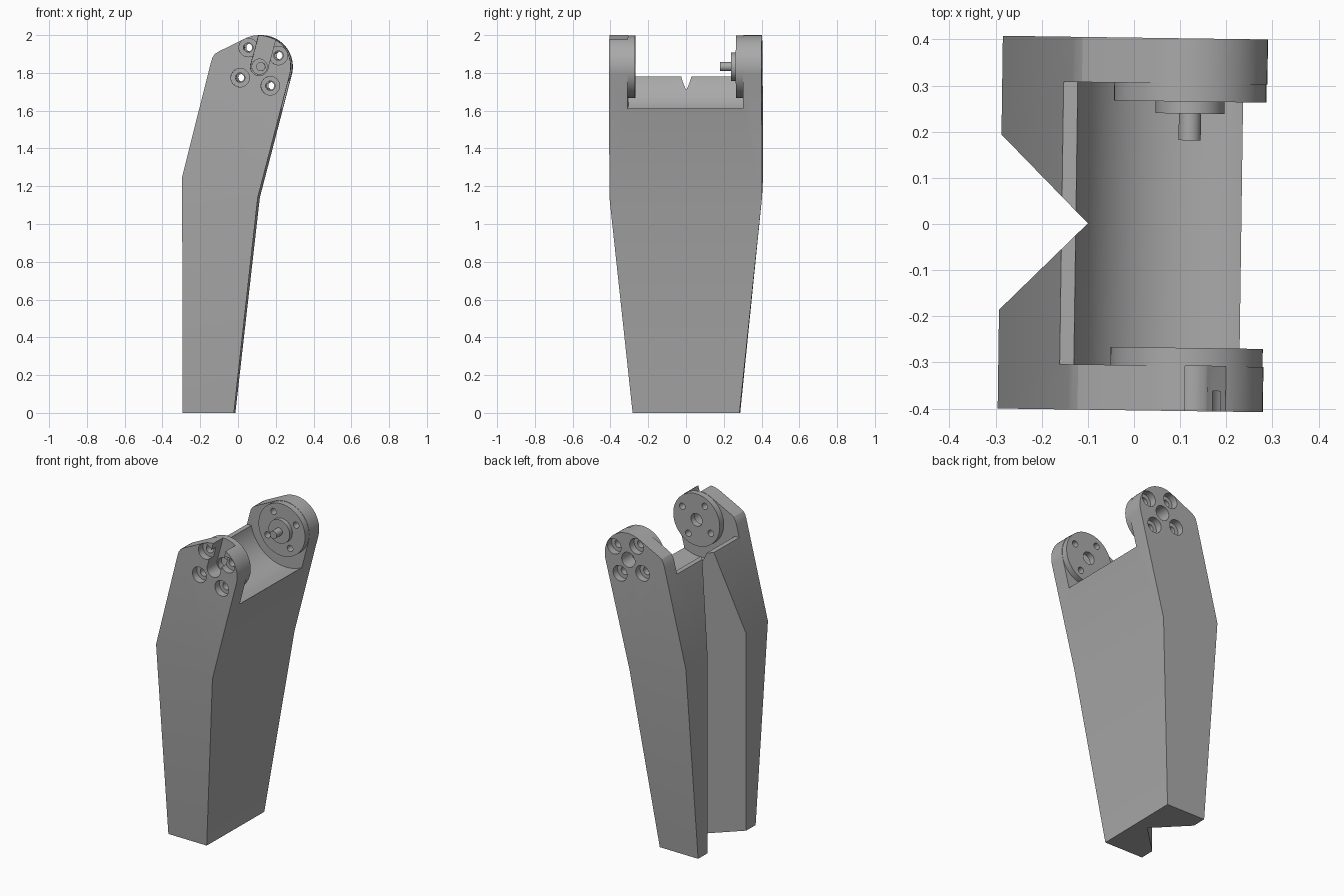
import bpy, bmesh, math
from mathutils import Matrix, Vector

old = bpy.data.objects.get("Cube")
if old:
    bpy.data.objects.remove(old)

grey = bpy.data.materials.new("mid_grey")
grey.use_nodes = True
tone = (0.4, 0.4, 0.4, 1)
grey.diffuse_color = tone
grey.node_tree.nodes["Principled BSDF"].inputs["Base Color"].default_value = tone

PX, PZ = 0.118, 1.833          # hinge axis
ARM_R, DISC_R = 0.167, 0.165
OUT, INNER, FACE = 0.404, 0.306, 0.267
TILT = math.radians(15)
TURN = Matrix.Rotation(math.radians(-0.8), 4, 'Z')
BOLTS = [(PX + 0.117 * math.cos(a), PZ + 0.117 * math.sin(a))
         for a in (math.radians(30 + 90 * k) for k in range(4))]


def make(name, bm):
    bmesh.ops.recalc_face_normals(bm, faces=bm.faces)
    mesh = bpy.data.meshes.new(name)
    bm.to_mesh(mesh)
    bm.free()
    mesh.materials.append(grey)
    ob = bpy.data.objects.new(name, mesh)
    bpy.context.collection.objects.link(ob)
    return ob


def rod(name, r, y0, y1, x=PX, z=PZ, sides=48):
    """Cylinder along y."""
    bm = bmesh.new()
    place = Matrix.Translation((x, (y0 + y1) / 2, z)) @ Matrix.Rotation(math.pi / 2, 4, 'X')
    bmesh.ops.create_cone(bm, cap_ends=True, segments=sides, radius1=r, radius2=r,
                          depth=abs(y1 - y0), matrix=place)
    return make(name, bm)


def prism(name, pts, axis):
    """Extrude a closed outline along the given vector."""
    bm = bmesh.new()
    face = bm.faces.new([bm.verts.new(p) for p in pts])
    new = bmesh.ops.extrude_face_region(bm, geom=[face])["geom"]
    bmesh.ops.translate(bm, vec=Vector(axis),
                        verts=[v for v in new if isinstance(v, bmesh.types.BMVert)])
    return make(name, bm)


def cut(ob, cutter):
    cutter.hide_render = True
    mod = ob.modifiers.new("cut", 'BOOLEAN')
    mod.operation, mod.solver, mod.object = 'DIFFERENCE', 'EXACT', cutter
    bpy.context.view_layer.update()
    result = bpy.data.meshes.new_from_object(
        ob.evaluated_get(bpy.context.evaluated_depsgraph_get()))
    ob.modifiers.clear()
    ob.data = result
    bpy.data.objects.remove(cutter)


# Leg body: tapered lower half, leaning upper half with a rounded top
arc = [(PX + ARM_R * math.cos(a), PZ + ARM_R * math.sin(a))
       for a in (math.radians(-15 + 132 * i / 24) for i in range(25))]
lower = [(-0.29, 0, 0.283), (-0.018, 0, 0.283), (0.11, 1.14, OUT), (-0.29, 1.25, OUT)]
crown = arc + [(-0.095, 1.914), (-0.117, 1.9), (-0.13, 1.88), (-0.138, 1.855)]
bm = bmesh.new()
sides = []
for s in (-1, 1):
    low = [bm.verts.new((x, s * y, z)) for x, z, y in lower]
    top = [bm.verts.new((x, s * OUT, z)) for x, z in crown]
    bm.faces.new((low[0], low[1], low[2]))
    bm.faces.new((low[0], low[2], low[3]))
    bm.faces.new([low[3], low[2]] + top)
    sides.append(low[:3] + top + low[3:])
a, b = sides
for i in range(len(a)):
    j = (i + 1) % len(a)
    bm.faces.new((a[i], a[j], b[j], b[i]))
leg = make("leg_body", bm)

# Saddle between the arms
cut(leg, rod("saddle_cutter", 0.25, -INNER, INNER, sides=96))
cut(leg, prism("ridge_cutter", [(-0.5, -INNER, 1.78), (0.6, -INNER, 1.78),
                                (0.6, -INNER, 2.2), (-0.5, -INNER, 2.2)],
               (0, 2 * INNER, 0)))

# V groove down the rear edge
cut(leg, prism("groove_cutter", [(-0.1, 0, -0.1), (-0.5, 0.4, -0.1), (-0.5, -0.4, -0.1)],
               (0, 0, 2.3)))

# Counterbored bolt holes and centre bore in both arms
for s in (-1, 1):
    for x, z in BOLTS:
        cut(leg, rod("counterbore", 0.049, s * 0.36, s * 0.45, x, z, 32))
        cut(leg, rod("bolt_hole", 0.025, s * 0.25, s * 0.45, x, z, 24))
    cut(leg, rod("centre_bore", 0.047, s * 0.25, s * 0.45))

# Open slot from the centre bore to the top of the front arm
up = Vector((math.sin(TILT), 0, math.cos(TILT)))
side = Vector((math.cos(TILT), 0, -math.sin(TILT))) * 0.046
mid = Vector((PX, -0.45, PZ))
cut(leg, prism("slot_cutter", [mid - side, mid + side, mid + side + up * 0.3,
                               mid - side + up * 0.3], (0, 0.45 - INNER + 0.0005, 0)))

# Hinge discs
parts = [leg]
for name, s in (("front_disc", -1), ("back_disc", 1)):
    disc = rod(name, DISC_R, s * FACE, s * INNER, sides=64)
    for x, z in BOLTS:
        cut(disc, rod("disc_hole", 0.02, s * 0.2, s * 0.35, x, z, 24))
    if s < 0:
        cut(disc, rod("disc_bore", 0.04, s * 0.2, s * 0.35))
    parts.append(disc)

# Stepped boss and pin on the back disc
parts.append(rod("back_boss", 0.075, 0.241, FACE))
parts.append(rod("back_pin", 0.024, 0.183, 0.242, sides=32))

bpy.ops.object.select_all(action='DESELECT')
for ob in parts:
    ob.data.transform(TURN)
    ob.select_set(True)
bpy.context.view_layer.objects.active = leg
bpy.ops.object.shade_smooth_by_angle(angle=math.radians(20))
